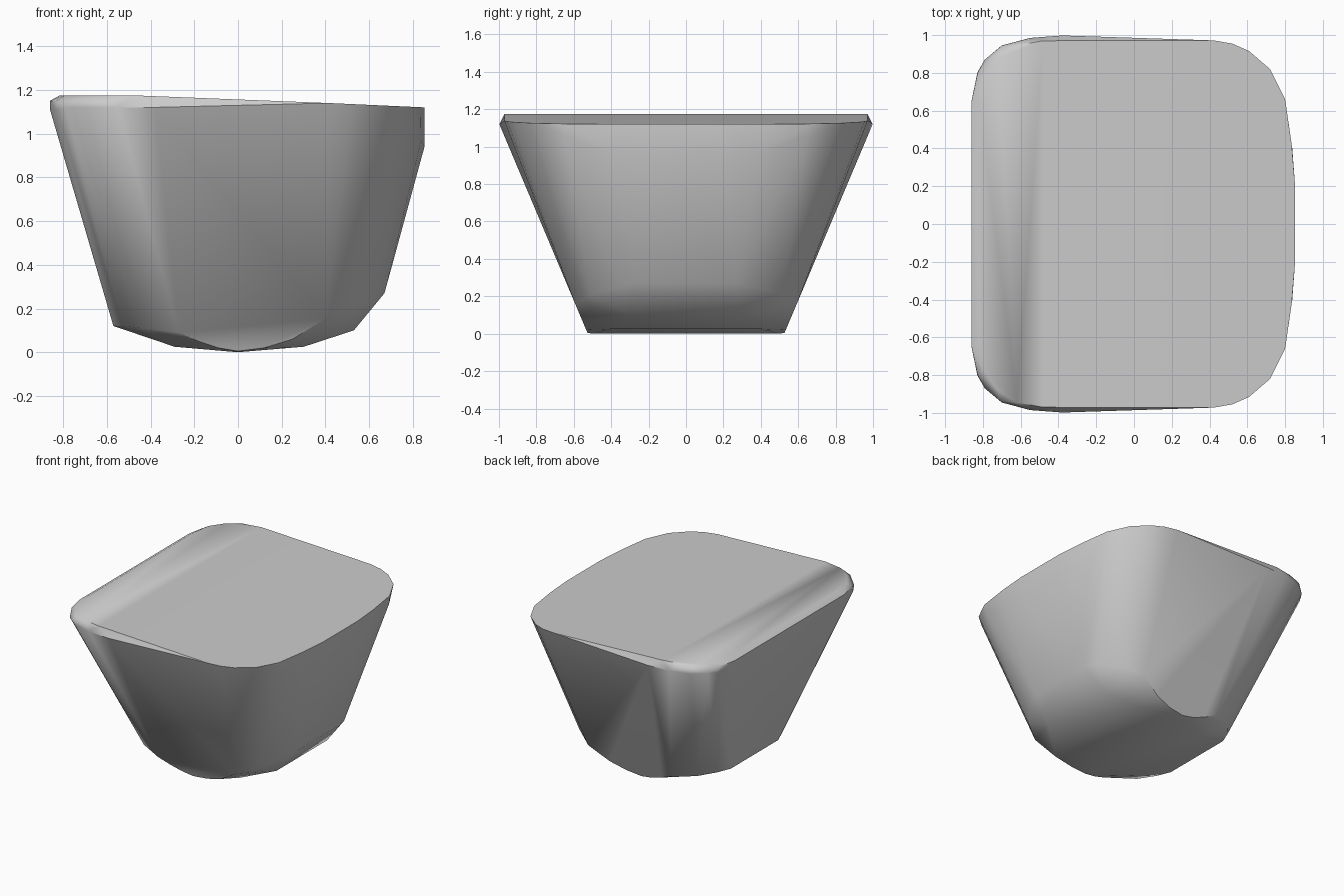
import bpy
import bmesh
import math

cube = bpy.data.objects.get("Cube")
if cube:
    bpy.data.objects.remove(cube, do_unlink=True)

grey = bpy.data.materials.new("mid_grey")
grey.use_nodes = True
COLOUR = (0.6, 0.6, 0.6, 1.0)
grey.diffuse_color = COLOUR
grey.node_tree.nodes["Principled BSDF"].inputs["Base Color"].default_value = COLOUR


def wall_y(z):
    """Half depth of the sloping front and back walls at a height."""
    return 0.525 + 0.423 * z


def top_z(x):
    """The top is level on the right and dips gently to the left."""
    return 1.175 - 0.055 * max(0.0, (x + 0.36) / 1.21)


# Half outlines, mirrored across the middle: x, y, z
rim = [(-0.86, 0.65, 1.11), (-0.83, 0.80, 1.11), (-0.79, 0.87, 1.12),
       (-0.70, 0.945, 1.12), (-0.55, 0.985, 1.12), (-0.38, 0.998, 1.12)]
crown = [(-0.815, 0.62), (-0.79, 0.78), (-0.72, 0.88), (-0.62, 0.945),
         (-0.48, 0.97), (0.42, 0.972), (0.52, 0.955), (0.61, 0.915),
         (0.72, 0.82), (0.80, 0.66), (0.835, 0.42), (0.853, 0.20)]
upper_left = [(-0.86, 0.65, 1.15), (-0.83, 0.79, 1.15), (-0.71, 0.935, 1.15)]
upper_right = [(0.853, 0.20, 0.94), (0.838, 0.40, 0.97), (0.80, 0.65, 1.06)]
lower = [(-0.57, 0.28, 0.12), (-0.53, 0.38, 0.12), (-0.44, 0.49, 0.11),
         (0.67, 0.26, 0.27), (0.63, 0.36, 0.25), (0.53, 0.51, 0.21)]

points = rim + upper_left + upper_right + lower
points += [(x, y, top_z(x)) for x, y in crown]

# Curved lower edge of the front and back walls
points += [(x, wall_y(z), z) for x, z in
           [(-0.27, 0.09), (-0.18, 0.05), (-0.09, 0.02), (0, 0.005),
            (0.12, 0.02), (0.25, 0.06), (0.40, 0.155)]]
# Rocker-shaped underside
points += [(-0.29, 0.36, 0.025), (0.0, 0.5, 0.0), (0.30, 0.40, 0.025),
           (0.53, 0.30, 0.10)]

# Wrap the outlines in one tapered, closed solid
bm = bmesh.new()
for x, y, z in points:
    for side in (-1, 1):
        bm.verts.new((x, y * side, z))
hull = bmesh.ops.convex_hull(bm, input=bm.verts)
unused = [v for v in set(hull["geom_interior"] + hull["geom_unused"])
          if isinstance(v, bmesh.types.BMVert)]
bmesh.ops.delete(bm, geom=unused, context="VERTS")
bmesh.ops.dissolve_limit(bm, angle_limit=math.radians(1),
                         verts=bm.verts, edges=bm.edges)
bmesh.ops.recalc_face_normals(bm, faces=bm.faces)

mesh = bpy.data.meshes.new("tapered_block")
bm.to_mesh(mesh)
bm.free()
mesh.materials.append(grey)
block = bpy.data.objects.new("tapered_block", mesh)
bpy.context.collection.objects.link(block)

# Soft shading, with the top and underside edges kept crisp
bpy.ops.object.select_all(action="DESELECT")
block.select_set(True)
bpy.context.view_layer.objects.active = block
bpy.ops.object.shade_smooth_by_angle(angle=math.radians(40))
